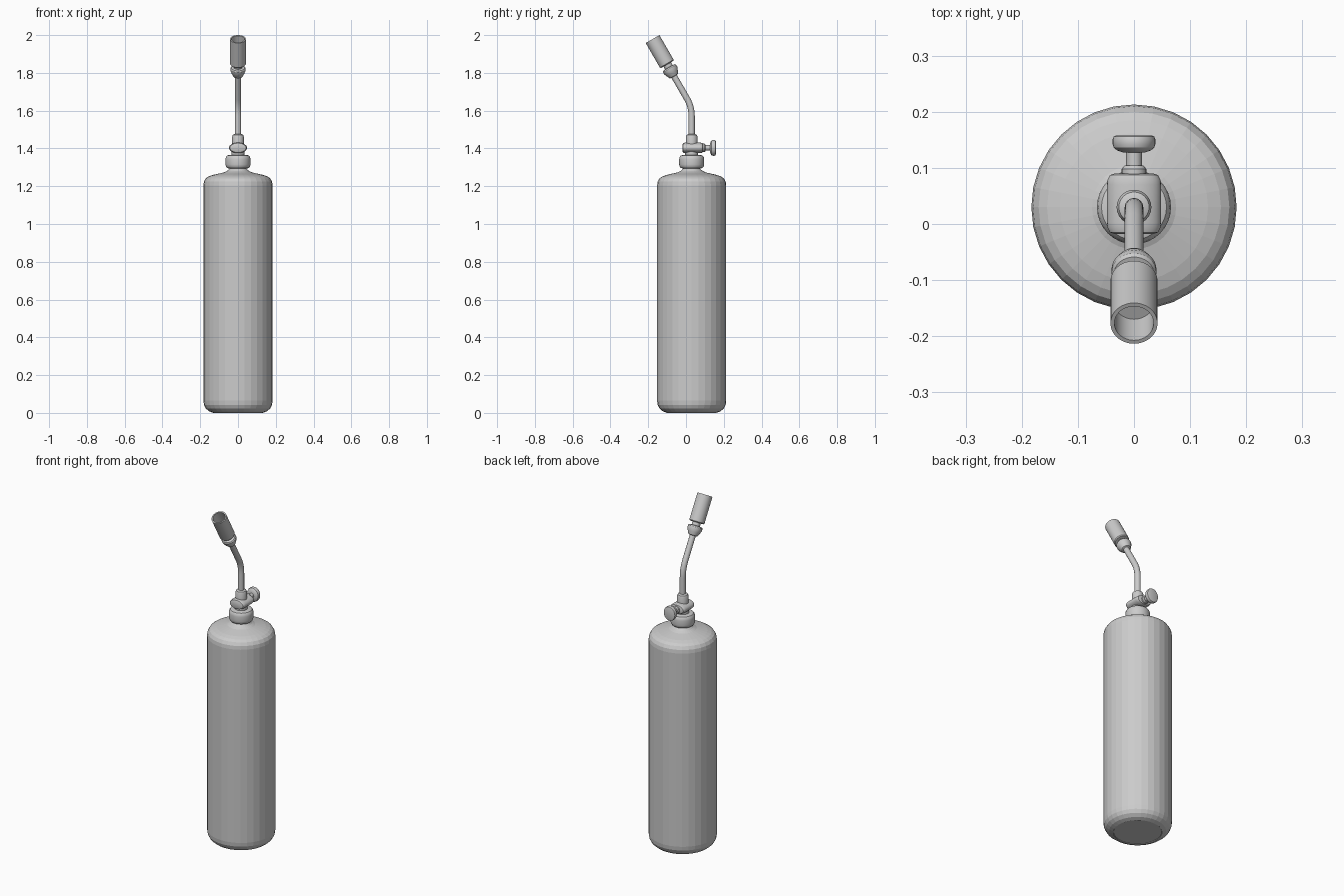
import bpy, bmesh, math
from mathutils import Matrix, Vector

if "Cube" in bpy.data.objects:
    bpy.data.objects.remove(bpy.data.objects["Cube"])

CY = 0.03  # tank axis offset in y


def lathe(name, profile, origin, axis=(0, 0, 1), segs=32, scale=(1, 1)):
    """Revolve (radius, height) points about an axis; open ends are capped."""
    rot = Vector((0, 0, 1)).rotation_difference(Vector(axis)).to_matrix().to_4x4()
    mat = Matrix.Translation(origin) @ rot
    bm = bmesh.new()
    rings = []
    for r, h in profile:
        ring = []
        for i in range(segs):
            a = 2 * math.pi * i / segs
            co = Vector((r * scale[0] * math.cos(a), r * scale[1] * math.sin(a), h))
            ring.append(bm.verts.new(mat @ co))
        rings.append(ring)
    for lo, hi in zip(rings, rings[1:]):
        for i in range(segs):
            j = (i + 1) % segs
            bm.faces.new((lo[i], lo[j], hi[j], hi[i]))
    bm.faces.new(rings[0][::-1])
    bm.faces.new(rings[-1])
    bmesh.ops.recalc_face_normals(bm, faces=bm.faces)
    me = bpy.data.meshes.new(name)
    bm.to_mesh(me)
    bm.free()
    ob = bpy.data.objects.new(name, me)
    bpy.context.collection.objects.link(ob)
    return ob


def smooth(ob, angle=30):
    bpy.ops.object.select_all(action='DESELECT')
    ob.select_set(True)
    bpy.context.view_layer.objects.active = ob
    bpy.ops.object.shade_smooth_by_angle(angle=math.radians(angle))


# gas cylinder with rounded base and sloping shoulder
lathe("gas_cylinder", [
    (0.128, 0.003), (0.13, 0.0), (0.152, 0.008), (0.17, 0.023), (0.18, 0.042),
    (0.183, 0.065), (0.183, 1.205), (0.180, 1.225), (0.170, 1.242),
    (0.155, 1.252), (0.132, 1.260), (0.075, 1.273), (0.058, 1.281),
    (0.045, 1.292), (0.040, 1.305)], (0, CY, 0))

# screw collar
collar = lathe("screw_collar", [
    (0.046, 1.293), (0.058, 1.297), (0.064, 1.305), (0.066, 1.315),
    (0.066, 1.343), (0.064, 1.354), (0.058, 1.362), (0.046, 1.366),
    (0.034, 1.366), (0.034, 1.395)], (0, CY, 0))

# oval valve body lying along y
body = lathe("valve_body", [
    (0.034, -0.018), (0.043, -0.015), (0.047, -0.007), (0.048, 0.003),
    (0.048, 0.070), (0.047, 0.079), (0.043, 0.087), (0.034, 0.090)],
    (0, 0, 1.403), (0, 1, 0), scale=(1, 0.58))

# valve stem and control knob
stem = lathe("valve_stem", [
    (0.022, 0.085), (0.022, 0.098), (0.017, 0.104), (0.014, 0.104),
    (0.014, 0.135)], (0, 0, 1.403), (0, 1, 0), segs=24)
knob = lathe("control_knob", [
    (0.018, 0.127), (0.030, 0.131), (0.036, 0.136), (0.038, 0.142),
    (0.038, 0.151), (0.036, 0.156), (0.031, 0.158)],
    (0, 0, 1.403), (0, 1, 0), scale=(1, 1.1))

# socket holding the tube
socket = lathe("tube_socket", [
    (0.031, 1.415), (0.031, 1.462), (0.027, 1.472), (0.017, 1.477)],
    (0, CY, 0), segs=24)

# torch head axis: leans forward 30 degrees
d = Vector((0, -0.5, 0.866)).normalized()
tip = Vector((0, -0.177, 1.979))
bend = tip - d * ((CY - tip.y) / 0.5)

# bent tube: straight riser, rounded elbow, leaning run
r = 0.05
path = [Vector((0, CY, 1.44))]
a, b = bend - Vector((0, 0, r)), bend + d * r
for i in range(7):
    t = i / 6
    path.append((1 - t) ** 2 * a + 2 * t * (1 - t) * bend + t * t * b)
path.append(tip - d * 0.20)
cu = bpy.data.curves.new("bent_tube", 'CURVE')
cu.dimensions = '3D'
cu.bevel_depth = 0.0165
cu.bevel_resolution = 6
cu.use_fill_caps = True
sp = cu.splines.new('POLY')
sp.points.add(len(path) - 1)
for p, co in zip(sp.points, path):
    p.co = (*co, 1)
tube = bpy.data.objects.new("bent_tube", cu)
bpy.context.collection.objects.link(tube)
bpy.ops.object.select_all(action='DESELECT')
tube.select_set(True)
bpy.context.view_layer.objects.active = tube
bpy.ops.object.convert(target='MESH')

# flared cup and neck below the nozzle
cup = lathe("burner_cup", [
    (0.018, -0.228), (0.025, -0.226), (0.034, -0.208), (0.040, -0.192),
    (0.040, -0.180), (0.036, -0.174), (0.023, -0.172), (0.023, -0.150)],
    tip, d)

# hollow nozzle
nozzle = lathe("burner_nozzle", [
    (0.038, -0.155), (0.042, -0.150), (0.042, 0.0), (0.035, 0.0),
    (0.035, -0.075)], tip, d)

for ob in (collar, body, stem, knob, socket, tube, cup, nozzle):
    smooth(ob)
